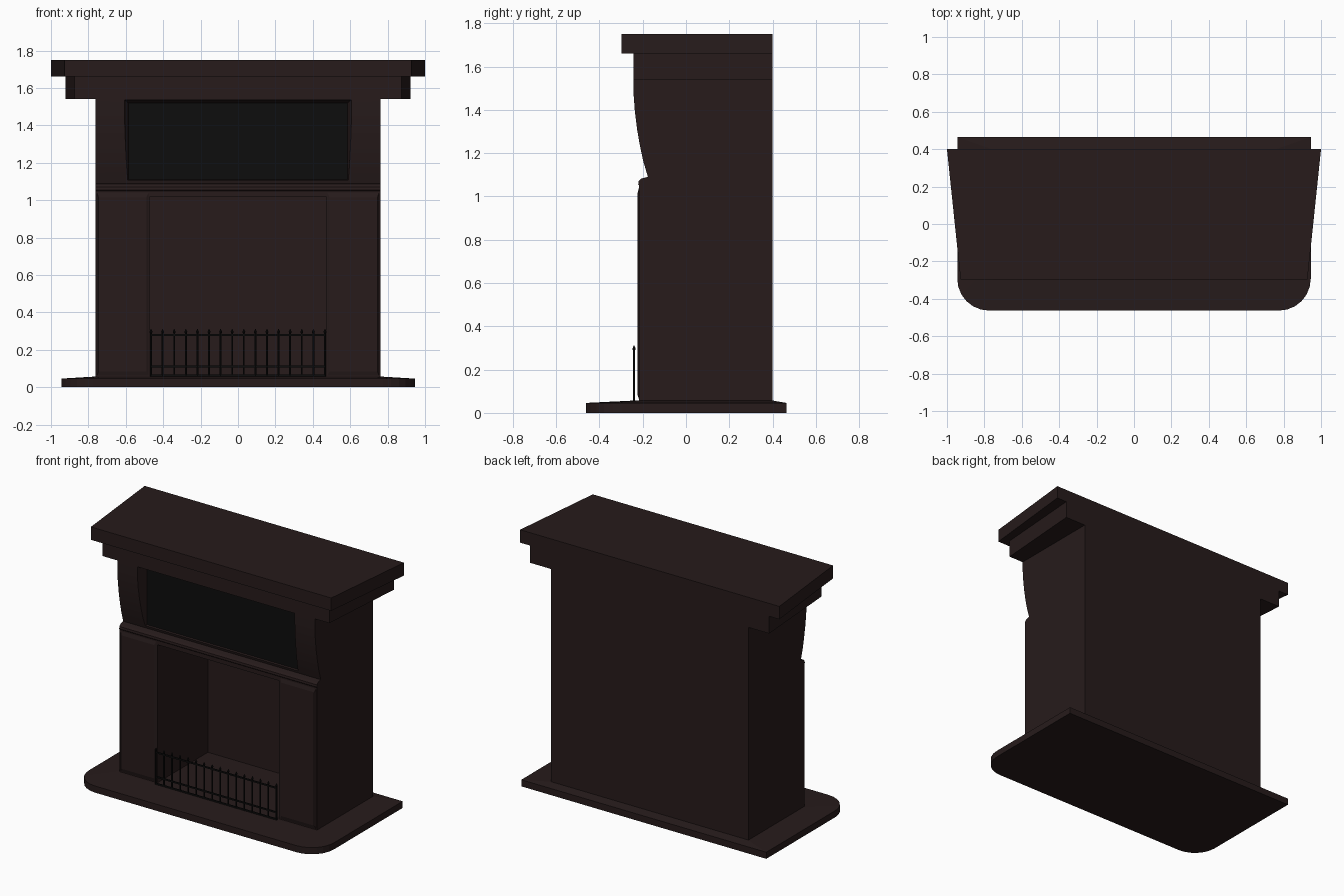
import bpy, bmesh, math

if "Cube" in bpy.data.objects:
    bpy.data.objects.remove(bpy.data.objects["Cube"])

def material(name, rgb):
    m = bpy.data.materials.new(name)
    m.diffuse_color = (*rgb, 1)
    m.use_nodes = True
    m.node_tree.nodes["Principled BSDF"].inputs["Base Color"].default_value = m.diffuse_color
    return m

WOOD = material("dark_wood", (0.020, 0.011, 0.011))
BLACK = material("black", (0.004, 0.004, 0.004))

def loft(name, rings, mat=WOOD):
    """Closed solid through rings holding equal numbers of points."""
    bm = bmesh.new()
    vs = [[bm.verts.new(p) for p in r] for r in rings]
    n = len(vs[0])
    bm.faces.new(vs[0])
    bm.faces.new(vs[-1])
    for a, b in zip(vs, vs[1:]):
        for i in range(n):
            j = (i + 1) % n
            bm.faces.new((a[i], a[j], b[j], b[i]))
    bmesh.ops.recalc_face_normals(bm, faces=bm.faces)
    me = bpy.data.meshes.new(name)
    bm.to_mesh(me)
    bm.free()
    ob = bpy.data.objects.new(name, me)
    bpy.context.collection.objects.link(ob)
    me.materials.append(mat)
    return ob

def rect_xz(x0, x1, z0, z1, y):
    return [(x0, y, z0), (x1, y, z0), (x1, y, z1), (x0, y, z1)]

def cut(ob, cutter):
    mod = ob.modifiers.new("cut", 'BOOLEAN')
    mod.object, mod.operation, mod.solver = cutter, 'DIFFERENCE', 'EXACT'
    bpy.context.view_layer.objects.active = ob
    bpy.ops.object.modifier_apply(modifier=mod.name)
    bpy.data.objects.remove(cutter)

# Hearth slab: rounded front corners, top rising slightly towards the body
r = 0.17
right = [(0.945, 0.465)]
for i in range(7):
    a = math.radians(-15 * i)
    right.append((0.945 - r + r * math.cos(a), -0.463 + r + r * math.sin(a)))
outline = right + [(-x, y) for x, y in reversed(right)]
inner = [(max(-0.76, min(0.76, x * 0.83)), 0.4 if y > 0 else max(-0.24, y * 0.55))
         for x, y in outline]
loft("hearth_slab", [[(x, y, 0) for x, y in outline],
                     [(x, y, 0.046) for x, y in outline],
                     [(x, y, 0.057) for x, y in inner]])

# Body: side profile with shelf moulding and curved brackets, extruded across
profile = [(0.4, 0.05), (-0.217, 0.05), (-0.217, 1.05), (-0.221, 1.055), (-0.219, 1.07),
           (-0.208, 1.082), (-0.176, 1.09), (-0.198, 1.165), (-0.213, 1.235),
           (-0.226, 1.31), (-0.236, 1.39), (-0.242, 1.47), (-0.242, 1.545), (0.4, 1.545)]
body = loft("body", [[(x, y, z) for y, z in profile] for x in (-0.762, 0.762)])
cut(body, loft("opening_cutter", [rect_xz(-0.47, 0.47, -0.1, 1.02, -0.5),
                                  rect_xz(-0.47, 0.47, -0.1, 1.02, 0.34)]))
cut(body, loft("recess_cutter", [rect_xz(-0.612, 0.612, 1.094, 1.54, -0.26),
                                 rect_xz(-0.585, 0.585, 1.11, 1.52, -0.165)]))

# Dark inset panel above the shelf
loft("inset_panel", [rect_xz(-0.585, 0.585, 1.11, 1.52, -0.167),
                     rect_xz(-0.585, 0.585, 1.11, 1.52, -0.155)], BLACK)

# Raised pier panels
for s, side in ((-1, "left"), (1, "right")):
    loft(side + "_pier_panel", [rect_xz(s * 0.475, s * 0.757, 0.055, 1.047, -0.215),
                                rect_xz(s * 0.49, s * 0.745, 0.085, 1.015, -0.224)])

# Mantel: two stepped boards, wider at the back
def board(name, front, back, y0, z0, z1):
    plan = [(-front, y0), (front, y0), (back, 0.4), (-back, 0.4)]
    loft(name, [[(x, y, z) for x, y in plan] for z in (z0, z1)])

board("mantel_lower_board", 0.875, 0.922, -0.243, 1.54, 1.66)
board("mantel_top_board", 0.927, 1.0, -0.297, 1.66, 1.75)

# Fire guard: pointed bars and three rails
def ring(x, y, z, rad):
    return [(x + rad * math.cos(k * math.pi / 4), y + rad * math.sin(k * math.pi / 4), z)
            for k in range(8)]

GY = -0.24
for i in range(16):
    x = -0.465 + 0.062 * i
    loft("guard_bar", [ring(x, GY, z, rad) for z, rad in
                       ((0.05, 0.005), (0.288, 0.005), (0.296, 0.008), (0.312, 0.001))], BLACK)
for z in (0.062, 0.11, 0.28):
    loft("guard_rail", [[(x, GY + dy, z + dz) for dy, dz in
                         ((-0.004, -0.005), (0.004, -0.005), (0.004, 0.005), (-0.004, 0.005))]
                        for x in (-0.467, 0.467)], BLACK)

# Smooth the bracket curves, keep the edges sharp
bpy.ops.object.select_all(action='DESELECT')
body.select_set(True)
bpy.context.view_layer.objects.active = body
bpy.ops.object.shade_smooth_by_angle(angle=math.radians(25))
